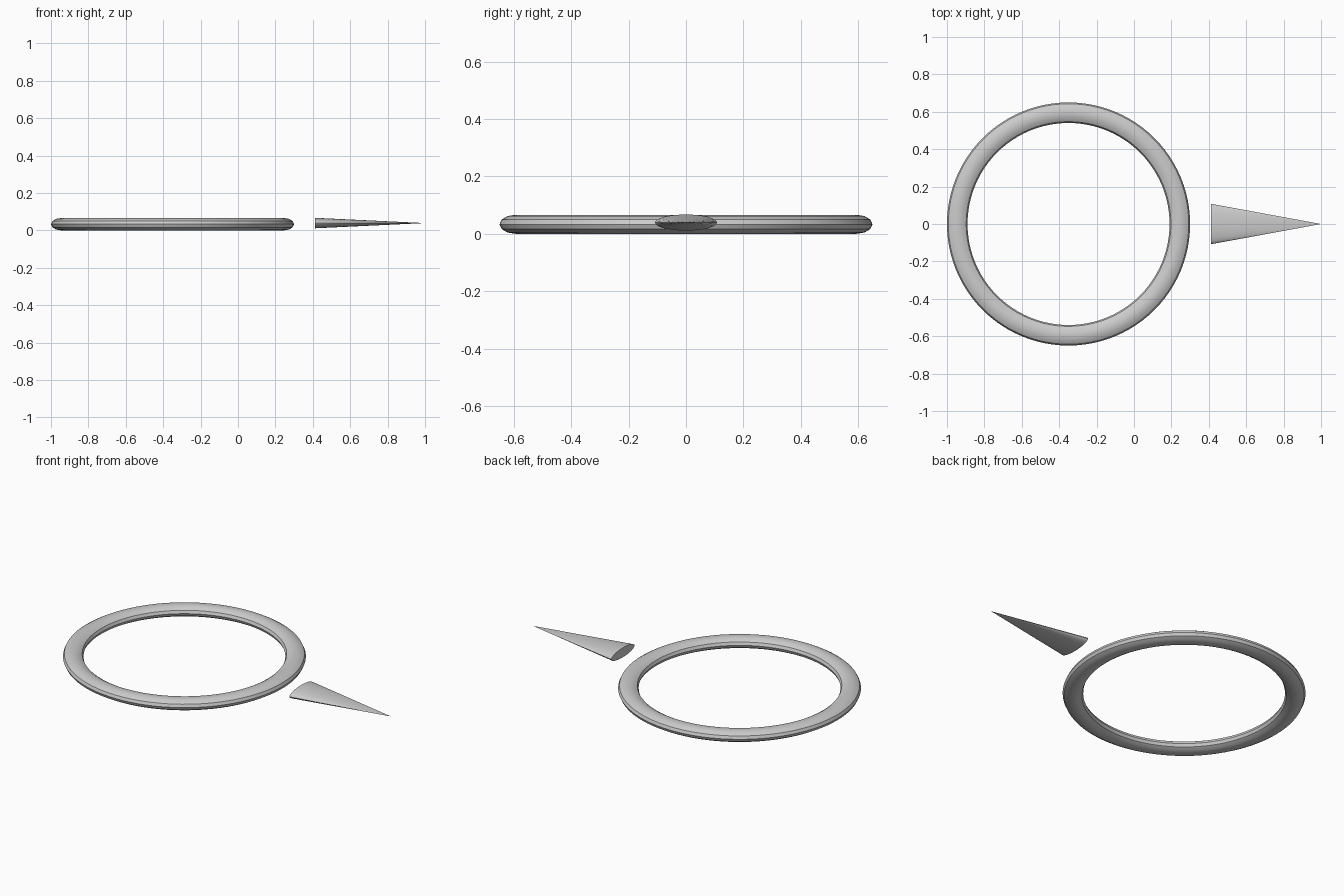
import bpy
import math

if "Cube" in bpy.data.objects:
    bpy.data.objects.remove(bpy.data.objects["Cube"])


def finish(obj, name):
    obj.name = name
    obj.data.name = name
    bpy.ops.object.transform_apply(location=False, rotation=True, scale=True)
    bpy.ops.object.shade_smooth_by_angle(angle=math.radians(30))


# Flattened ring lying on the ground
RING_HALF_HEIGHT = 0.033
TUBE = 0.055
bpy.ops.mesh.primitive_torus_add(
    major_segments=96, minor_segments=12,
    major_radius=0.65 - TUBE, minor_radius=TUBE,
    location=(-0.35, 0, RING_HALF_HEIGHT))
ring = bpy.context.object
ring.scale.z = RING_HALF_HEIGHT / TUBE
finish(ring, "ring")

# Flattened cone pointing along +x, its base facing the ring
BASE_X, TIP_X = 0.412, 1.0
BASE_RADIUS, BASE_HALF_HEIGHT = 0.108, 0.028
bpy.ops.mesh.primitive_cone_add(
    vertices=32, radius1=BASE_RADIUS, radius2=0, depth=TIP_X - BASE_X,
    location=((BASE_X + TIP_X) / 2, 0, 0.039),
    rotation=(0, math.pi / 2, 0))
pointer = bpy.context.object
pointer.scale.x = BASE_HALF_HEIGHT / BASE_RADIUS
finish(pointer, "direction_pointer")
